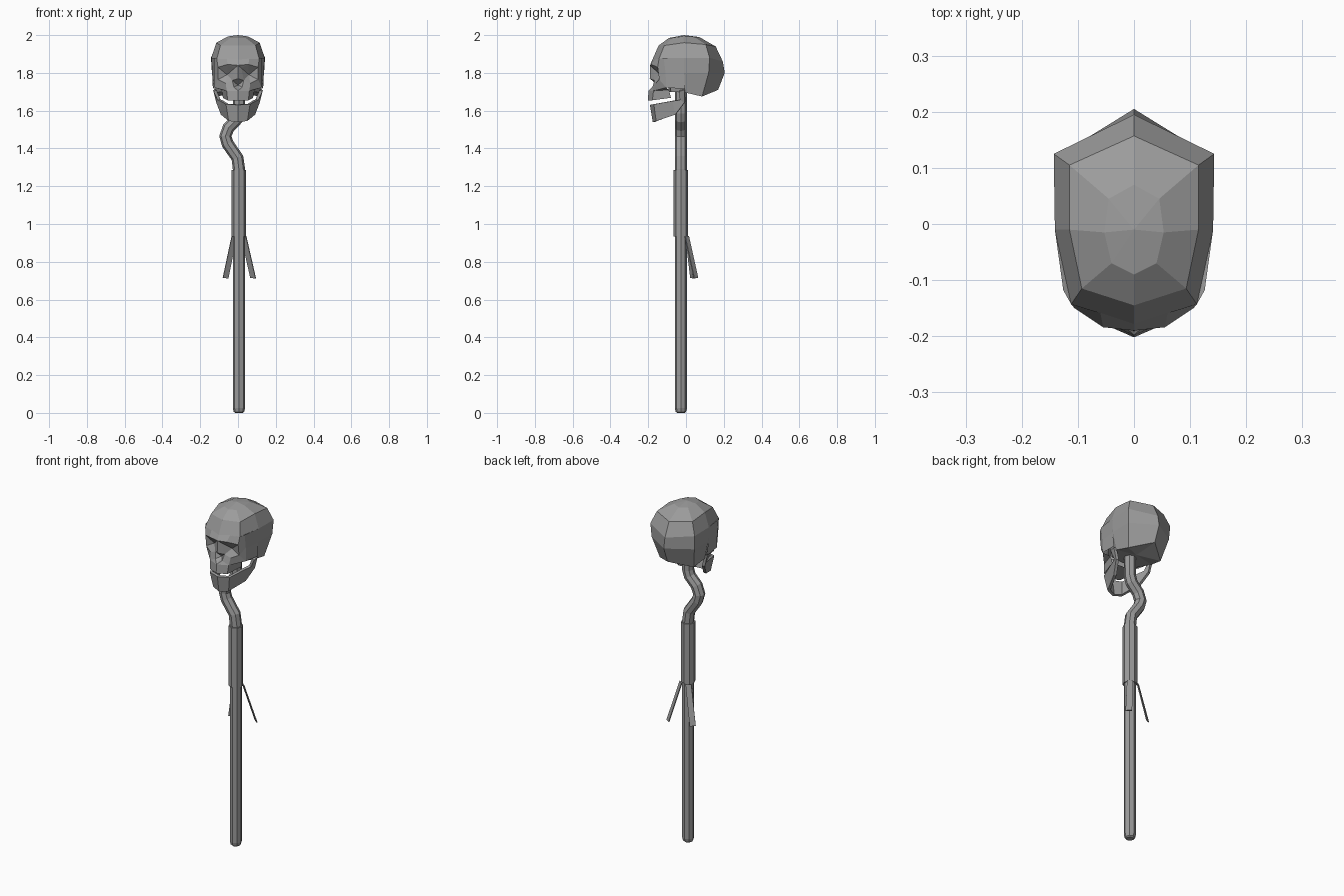
import bpy
import bmesh

grey = bpy.data.materials.new("dark_grey")
grey.diffuse_color = (0.33, 0.33, 0.33, 1)


def make_mesh(name, verts, faces):
    me = bpy.data.meshes.new(name)
    me.from_pydata(verts, [], faces)
    bm = bmesh.new()
    bm.from_mesh(me)
    bmesh.ops.recalc_face_normals(bm, faces=bm.faces)
    bm.to_mesh(me)
    bm.free()
    me.materials.append(grey)
    ob = bpy.data.objects.new(name, me)
    bpy.context.collection.objects.link(ob)
    return ob


def mirror(ob):
    m = ob.modifiers.new("mirror", 'MIRROR')
    m.use_clip = True
    m.merge_threshold = 0.0005


def tube(name, points, radius):
    # octagonal rod along a path of (x, y, z, radius factor)
    cu = bpy.data.curves.new(name, 'CURVE')
    cu.dimensions = '3D'
    cu.bevel_depth = radius
    cu.bevel_resolution = 2
    cu.use_fill_caps = True
    cu.materials.append(grey)
    sp = cu.splines.new('POLY')
    sp.use_smooth = False
    sp.points.add(len(points) - 1)
    for p, (x, y, z, r) in zip(sp.points, points):
        p.co = (x, y, z, 1)
        p.radius = r
    ob = bpy.data.objects.new(name, cu)
    bpy.context.collection.objects.link(ob)
    return ob


# staff with a crooked neck
SX, SY = 0.005, -0.027
path = [(SX, 0, .6), (SX, .006, .85), (SX, .025, 1), (SX, 1.29, 1), (-.003, 1.35, 1),
        (-.055, 1.425, 1), (-.067, 1.465, 1), (-.05, 1.51, 1), (-.006, 1.555, 1),
        (SX, 1.59, 1), (SX, 1.72, 1)]
tube("staff", [(x, SY, z, r) for x, z, r in path], 0.0325)

# grip sleeve
tube("grip", [(SX, SY, .935, 1), (SX, SY, 1.285, 1)], 0.0385)

# two hanging straps at the back of the grip, each turned a little
for name, x0, x1, y0, y1, t in (("strap_left", -.02, -.066, .006, .032, .008),
                                ("strap_right", .03, .08, .004, .053, -.010)):
    v = [(x0 - .013, y0 - t, .935), (x0 + .013, y0 + t, .935),
         (x1 + .014, y1 + t, .712), (x1 - .014, y1 - t, .715)]
    ob = make_mesh(name, v, [(0, 1, 2, 3)])
    s = ob.modifiers.new("thickness", 'SOLIDIFY')
    s.thickness = 0.005
    s.offset = 0

# cranium: half rings from crown to base, each back centre to front centre
rings = [
    [(0, .07, 1.99), (.045, .045, 1.99), (.053, -.015, 1.993), (.04, -.07, 1.985), (0, -.09, 1.985)],
    [(0, .157, 1.94), (.115, .105, 1.95), (.115, -.01, 1.96), (.093, -.115, 1.945), (0, -.145, 1.945)],
    [(0, .195, 1.86), (.143, .125, 1.88), (.141, -.01, 1.88), (.112, -.143, 1.875), (0, -.178, 1.87)],
    [(0, .205, 1.80), (.138, .12, 1.80), (.136, -.01, 1.80), (.10, -.09, 1.80), (0, -.10, 1.80)],
    [(0, .17, 1.71), (.11, .085, 1.675), (.12, 0, 1.695), (.085, -.08, 1.70), (0, -.09, 1.70)],
]
verts = [(0, -.01, 2.0)] + [p for r in rings for p in r] + [(0, .02, 1.70)]
faces = []
for i in range(4):
    faces += [(0, 1 + i, 2 + i)]
    faces += [(1 + 5 * k + i, 2 + 5 * k + i, 7 + 5 * k + i, 6 + 5 * k + i) for k in range(4)]
    faces += [(26, 21 + i, 22 + i)]
mirror(make_mesh("cranium", verts, faces))

# face half: brow, eye socket, nose, cheek, upper jaw
fv = [
    (0, -.178, 1.87), (.06, -.158, 1.876), (.112, -.143, 1.875), (.126, -.118, 1.88),
    (0, -.19, 1.84), (.055, -.184, 1.845), (.106, -.15, 1.83), (.126, -.108, 1.80),
    (.018, -.175, 1.825), (.058, -.135, 1.79), (.03, -.167, 1.76), (.065, -.16, 1.745),
    (.106, -.142, 1.765), (0, -.192, 1.77), (0, -.15, 1.735), (.022, -.178, 1.725),
    (0, -.198, 1.705), (.06, -.172, 1.705), (.085, -.09, 1.71), (.126, -.105, 1.722),
    (0, -.202, 1.655), (.055, -.178, 1.655), (.08, -.08, 1.668), (0, -.08, 1.67),
    (.141, -.01, 1.88),
]
socket = [8, 5, 6, 12, 11, 10]
ff = [(9, a, b) for a, b in zip(socket, socket[1:] + socket[:1])]
ff += [(0, 1, 5, 4), (1, 2, 6, 5), (2, 3, 7, 6), (4, 5, 8), (4, 8, 10, 13), (6, 7, 12),
       (7, 19, 12), (13, 10, 14), (10, 15, 14), (14, 15, 16), (10, 11, 17, 15), (15, 17, 16),
       (11, 12, 19, 17), (19, 18, 17), (16, 17, 21, 20), (17, 18, 22, 21), (20, 21, 22, 23),
       (2, 24, 3)]
mirror(make_mesh("face", fv, ff))

# temple and cheekbone joining face to the side of the skull
mirror(make_mesh("cheekbone", [(.126, -.105, 1.722), (.126, -.108, 1.80), (.126, -.118, 1.88),
                               (.141, -.01, 1.88), (.137, -.01, 1.80), (.133, -.005, 1.715)],
                 [(0, 1, 4, 5), (1, 2, 3, 4)]))

# lower jaw: half band with an upright branch at the rear
jv = [(0, -.183, 1.632), (.058, -.165, 1.635), (.086, -.07, 1.652), (.10, -.03, 1.658),
      (.122, -.035, 1.705), (.124, -.006, 1.712), (.108, -.006, 1.645), (.083, -.055, 1.58),
      (.044, -.152, 1.547), (0, -.168, 1.54)]
jaw = make_mesh("jaw", jv, [(0, 1, 8, 9), (1, 2, 7, 8), (2, 3, 6, 7), (3, 4, 5, 6)])
mirror(jaw)
s = jaw.modifiers.new("thickness", 'SOLIDIFY')
s.thickness = 0.016
s.offset = 0
